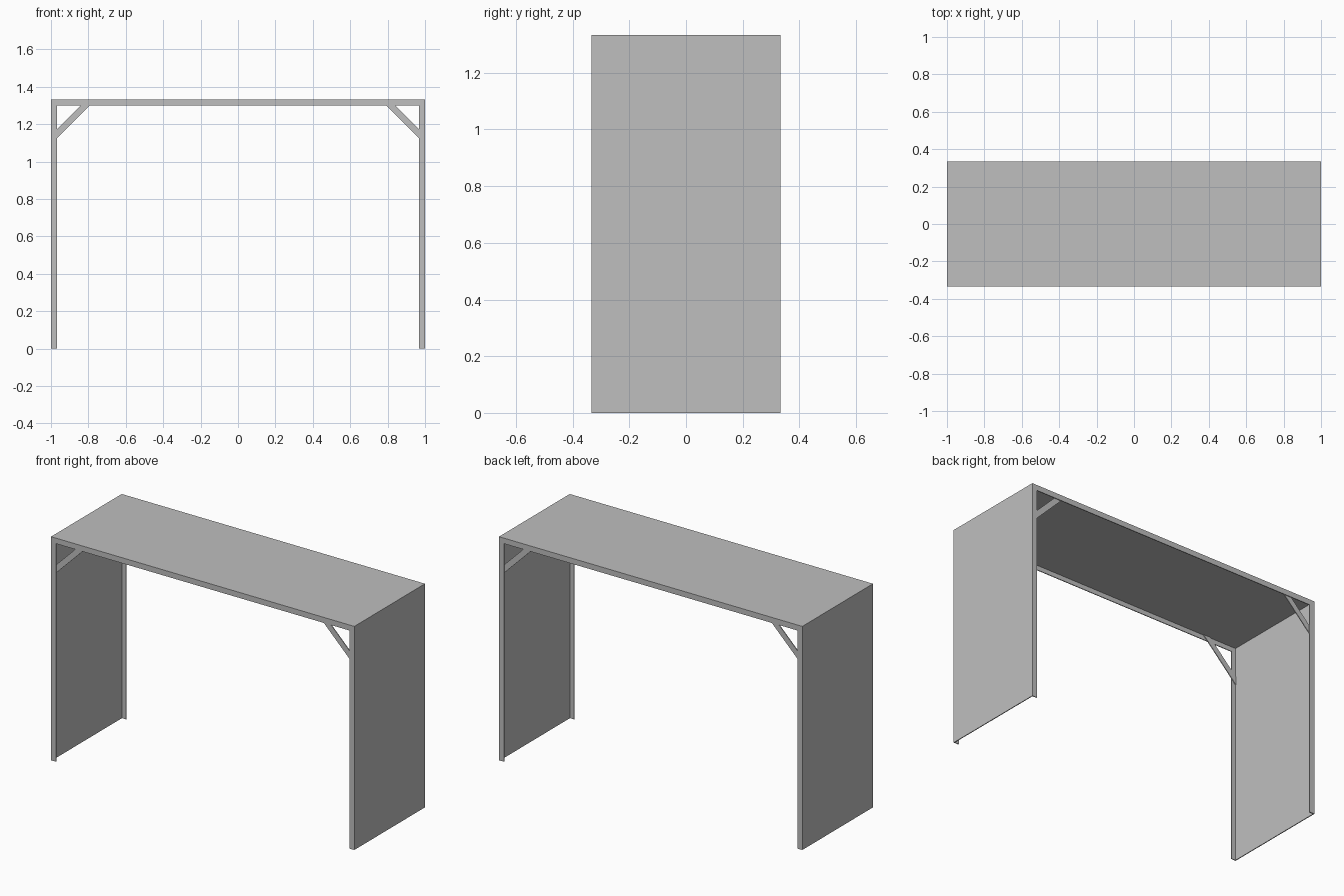
import bpy
import bmesh

cube = bpy.data.objects.get("Cube")
if cube:
    bpy.data.objects.remove(cube, do_unlink=True)

W, D, H = 1.0, 0.333, 1.333   # half width, half depth, height
BAR = 0.033                   # visible width of the frame bars
T = 0.005                     # sheet thickness

grey = bpy.data.materials.new("plain_grey")
grey.use_nodes = True
grey.diffuse_color = (0.52, 0.52, 0.52, 1)
grey.node_tree.nodes["Principled BSDF"].inputs["Base Color"].default_value = (0.52, 0.52, 0.52, 1)


def plate(name, outline, y0, y1):
    """Extrude an x-z outline from y0 to y1."""
    bm = bmesh.new()
    face = bm.faces.new([bm.verts.new((x, y0, z)) for x, z in outline])
    out = bmesh.ops.extrude_face_region(bm, geom=[face])
    moved = [v for v in out["geom"] if isinstance(v, bmesh.types.BMVert)]
    bmesh.ops.translate(bm, verts=moved, vec=(0, y1 - y0, 0))
    bmesh.ops.recalc_face_normals(bm, faces=bm.faces)
    mesh = bpy.data.meshes.new(name)
    bm.to_mesh(mesh)
    bm.free()
    mesh.materials.append(grey)
    obj = bpy.data.objects.new(name, mesh)
    bpy.context.collection.objects.link(obj)
    return obj


def rect(x0, x1, z0, z1):
    return [(x0, z0), (x1, z0), (x1, z1), (x0, z1)]


# Thin sheets between the two frames
inner = D - T
plate("top_panel", rect(-W, W, H - T, H), -inner, inner)
for side, s in (("left", 1), ("right", -1)):
    plate(side + "_panel", rect(s * (W - T), s * W, 0, H - T), -inner, inner)

# Flat portal frames, with diagonal braces fixed to their inner faces
portal = [(-W, 0), (-W, H), (W, H), (W, 0),
          (W - BAR, 0), (W - BAR, H - BAR), (BAR - W, H - BAR), (BAR - W, 0)]
edge, top = W - T, H - T
low, high = 2.093, 2.141      # x + z along the two long edges of a brace
for end, e in (("front", -1), ("back", 1)):
    plate(end + "_frame", portal, e * inner, e * D)
    for side, s in (("left", 1), ("right", -1)):
        brace = [(edge, low - edge), (edge, high - edge),
                 (high - top, top), (low - top, top)]
        # Heights rise towards the middle of the span
        brace = [(s * edge, low - edge), (s * edge, high - edge),
                 (s * (high - top), top), (s * (low - top), top)]
        plate(f"{end}_{side}_brace", brace, e * (inner - T), e * inner)
